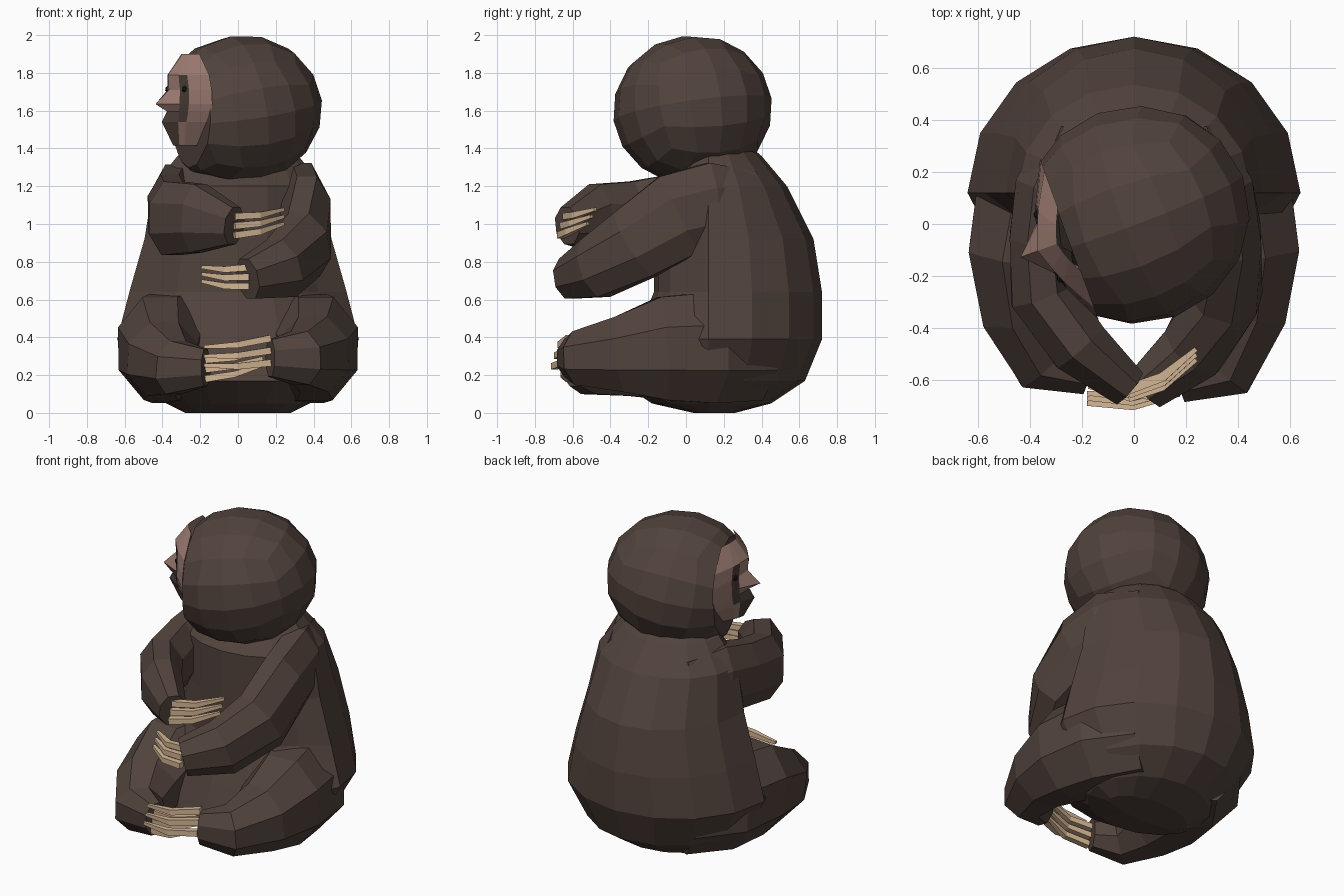
import bpy, bmesh, math
from mathutils import Vector, Matrix

if "Cube" in bpy.data.objects:
    bpy.data.objects.remove(bpy.data.objects["Cube"])


def material(name, rgb):
    m = bpy.data.materials.new(name)
    m.use_nodes = True
    m.diffuse_color = (*rgb, 1)
    bsdf = m.node_tree.nodes["Principled BSDF"]
    bsdf.inputs["Base Color"].default_value = (*rgb, 1)
    bsdf.inputs["Roughness"].default_value = 0.9
    return m


FUR = material("brown fur", (0.083, 0.056, 0.046))
SKIN = material("pink skin", (0.34, 0.205, 0.17))
MASK = material("dark face marking", (0.07, 0.047, 0.039))
CLAW = material("pale claw", (0.66, 0.47, 0.3))
EYE = material("black eye", (0.01, 0.01, 0.01))


def finish(bm, name, *mats):
    bmesh.ops.recalc_face_normals(bm, faces=bm.faces)
    mesh = bpy.data.meshes.new(name)
    bm.to_mesh(mesh)
    bm.free()
    for m in mats:
        mesh.materials.append(m)
    obj = bpy.data.objects.new(name, mesh)
    bpy.context.scene.collection.objects.link(obj)
    return obj


def loft(bm, rings):
    """Skin a list of point rings and cap both ends."""
    rows = [[bm.verts.new(p) for p in ring] for ring in rings]
    n = len(rows[0])
    for a, b in zip(rows, rows[1:]):
        for i in range(n):
            j = (i + 1) % n
            bm.faces.new((a[i], a[j], b[j], b[i]))
    bm.faces.new(rows[0])
    bm.faces.new(rows[-1])


def tube(bm, stations, sides):
    """Stations are (centre, half width, half height) along a limb."""
    pts = [Vector(s[0]) for s in stations]
    rings = []
    for k, (c, w, h) in enumerate(stations):
        t = (pts[min(k + 1, len(pts) - 1)] - pts[max(k - 1, 0)]).normalized()
        up = Vector((0, 0, 1))
        up = (up - t * up.dot(t)).normalized()
        side = t.cross(up)
        ring = []
        for i in range(sides):
            a = math.tau * (i + 0.5) / sides
            ring.append(pts[k] + (side * math.cos(a) * w + up * math.sin(a) * h) * 1.06)
        rings.append(ring)
    loft(bm, rings)


# Pear-shaped torso: height, half width, front y, back y, belly narrowing
SIDES, MID = 16, 0.12
torso = [(0.0, 0.28, 0.04, 0.26, 1), (0.05, 0.38, -0.18, 0.45, 1), (0.17, 0.51, -0.36, 0.63, 1),
         (0.39, 0.64, -0.27, 0.72, 0.95), (0.64, 0.575, -0.17, 0.72, 0.8),
         (0.92, 0.495, -0.17, 0.675, 0.82), (1.2, 0.45, -0.17, 0.535, 0.9),
         (1.36, 0.32, 0.02, 0.4, 1), (1.46, 0.2, 0.06, 0.28, 1)]
rings = []
for z, hx, front, back, belly in torso:
    ring = []
    for i in range(SIDES):
        a = math.tau * i / SIDES
        s = math.sin(a)
        forward = s < -0.01
        reach = MID - front if forward else back - MID
        ring.append((hx * math.cos(a) * (belly if forward else 1), MID + reach * s, z))
    rings.append(ring)
bm = bmesh.new()
loft(bm, rings)
finish(bm, "torso", FUR)

# Legs grow out of the hips, then curl forward and inward
for name, sx, drop, ahead in (("left_leg", 1, 0, 0.03), ("right_leg", -1, 0.05, 0)):
    bm = bmesh.new()
    tube(bm, [((sx * 0.2, 0.36, 0.34), 0.24, 0.28),
              ((sx * 0.35, 0.12, 0.345), 0.27, 0.3),
              ((sx * 0.41, -0.12, 0.34), 0.23, 0.28),
              ((sx * 0.4, -0.34, 0.31 - drop / 2), 0.19, 0.205),
              ((sx * 0.33, -0.53 - ahead, 0.29 - drop), 0.14, 0.145),
              ((sx * 0.17, -0.59 - ahead, 0.29 - drop), 0.07, 0.1)], 8)
    finish(bm, name, FUR)

# Arms fold across the belly, the right one higher
arms = {
    "left_arm": [((0.24, 0.36, 1.1), 0.1, 0.18), ((0.33, 0.14, 1.1), 0.13, 0.23),
                 ((0.36, -0.04, 1.05), 0.13, 0.23),
                 ((0.35, -0.27, 0.89), 0.14, 0.2), ((0.23, -0.48, 0.765), 0.13, 0.165),
                 ((0.05, -0.63, 0.71), 0.09, 0.11)],
    "right_arm": [((-0.24, 0.36, 1.1), 0.1, 0.18), ((-0.33, 0.14, 1.1), 0.13, 0.22),
                  ((-0.36, -0.05, 1.07), 0.12, 0.2),
                  ((-0.35, -0.27, 1.03), 0.13, 0.2), ((-0.21, -0.47, 1.03), 0.12, 0.185),
                  ((-0.02, -0.63, 0.99), 0.08, 0.1)],
}
for name, stations in arms.items():
    bm = bmesh.new()
    tube(bm, stations, 8)
    finish(bm, name, FUR)

# Claws: base, tip, vertical spread at the base
claws = {
    "left_hand_claws": ((0.06, -0.64, 0.72), (-0.19, -0.56, 0.735), 0.05),
    "right_hand_claws": ((-0.02, -0.65, 0.99), (0.24, -0.5, 1.04), 0.05),
    "left_foot_claws": ((0.17, -0.63, 0.33), (-0.18, -0.67, 0.3), 0.065),
    "right_foot_claws": ((-0.17, -0.6, 0.23), (0.13, -0.6, 0.29), 0.05),
}
for name, (base, tip, spread) in claws.items():
    base, tip = Vector(base), Vector(tip)
    bm = bmesh.new()
    for k in (-1, 0, 1):
        a = base + Vector((0, 0.015 * k, spread * k))
        b = tip + Vector((0, 0.02 * k, spread * 0.75 * k))
        bend = (a + b) / 2 + Vector((0, -0.03, -0.012))
        tube(bm, [(a, 0.026, 0.024), (bend, 0.024, 0.022), (b, 0.012, 0.012)], 4)
    finish(bm, name, CLAW)

# Head: rounded cube sphere, turned to its right, tilted, and cut flat for the face
yaw = math.radians(20)
facing = Vector((-math.cos(yaw), -math.sin(yaw), 0))
across = Vector((math.sin(yaw), -math.cos(yaw), 0))
centre = Vector((0.01, 0.035, 1.605))
bm = bmesh.new()
bmesh.ops.create_cube(bm, size=2)
bmesh.ops.subdivide_edges(bm, edges=bm.edges, cuts=3, use_grid_fill=True)
for v in bm.verts:
    p = Vector([math.tan(c * math.pi / 4) for c in v.co]).normalized()
    v.co = Vector((p.x * 0.44, p.y * 0.42, p.z * 0.395))
tilt = Matrix.Rotation(math.radians(-9), 4, "Y") @ Matrix.Rotation(math.radians(5), 4, "X")
turn = Matrix.Translation(centre) @ Matrix.Rotation(yaw, 4, "Z") @ tilt
bmesh.ops.transform(bm, matrix=turn, verts=bm.verts)
bmesh.ops.bisect_plane(bm, geom=bm.verts[:] + bm.edges[:] + bm.faces[:],
                       plane_co=centre + facing * 0.28, plane_no=facing, clear_outer=True)
bmesh.ops.holes_fill(bm, edges=[e for e in bm.edges if e.is_boundary])
finish(bm, "head", FUR)

# Face: height, half width, depth at the ridge; columns run ear to ear
face_origin = centre + facing * 0.275
rows = [(1.9, 0.13, 0.05), (1.79, 0.28, 0.13), (1.71, 0.32, 0.125), (1.635, 0.33, 0.2),
        (1.595, 0.31, 0.135), (1.54, 0.26, 0.165), (1.415, 0.11, 0.1)]
columns = [(-1, 0), (-0.52, 0.58), (-0.3, 0.78), (0, 1), (0.3, 0.78), (0.52, 0.58), (1, 0)]


def face_point(z, offset, depth):
    p = face_origin + across * offset + facing * depth
    p.z = z
    return p


bm = bmesh.new()
grid = []
for z, half, ridge in rows:
    base = min(ridge, 0.13)
    grid.append([bm.verts.new(face_point(z, half * u, (ridge if u == 0 else base * d)))
                 for u, d in columns])
for r in range(len(rows) - 1):
    for c in range(len(columns) - 1):
        f = bm.faces.new((grid[r][c], grid[r][c + 1], grid[r + 1][c + 1], grid[r + 1][c]))
        eye_patch = c in (1, 4) and r in (1, 2, 3)
        mouth = c in (1, 2, 3, 4) and r == 4 or c in (2, 3) and r == 5
        f.material_index = 1 if eye_patch or mouth else 0
finish(bm, "face", SKIN, MASK)

# Eyes
for name, s in (("left_eye", 1), ("right_eye", -1)):
    bm = bmesh.new()
    bmesh.ops.create_icosphere(bm, subdivisions=1, radius=0.02,
                               matrix=Matrix.Translation(face_point(1.715, s * 0.13, 0.08)))
    finish(bm, name, EYE)
